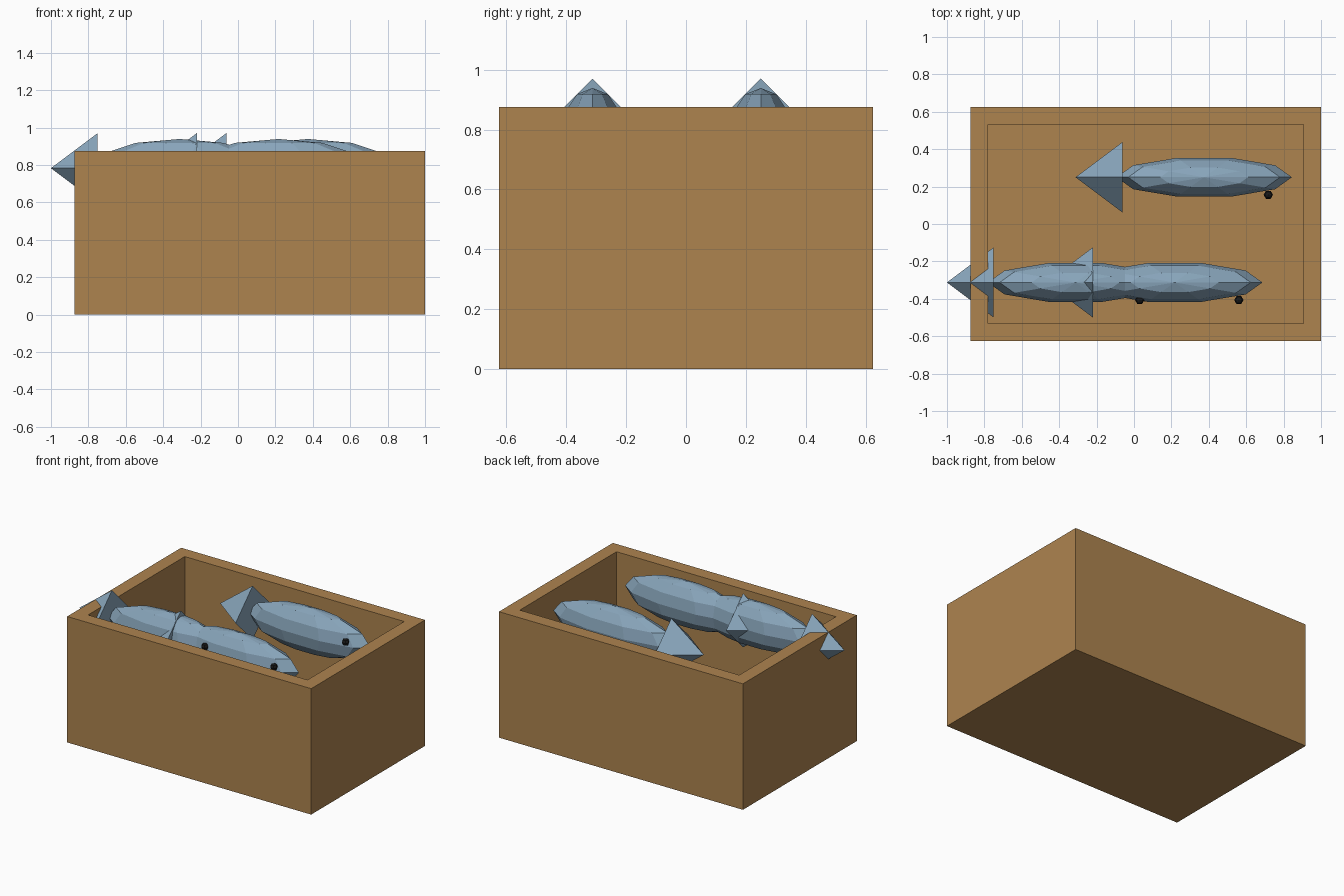
import bpy, bmesh
from math import radians
from mathutils import Matrix, Vector

if "Cube" in bpy.data.objects:
    bpy.data.objects.remove(bpy.data.objects["Cube"])


def material(name, rgb):
    m = bpy.data.materials.new(name)
    m.diffuse_color = (*rgb, 1)
    m.use_nodes = True
    m.node_tree.nodes["Principled BSDF"].inputs["Base Color"].default_value = m.diffuse_color
    return m


WOOD = material("wood", (0.42, 0.23, 0.078))
SCALES = material("fish_skin", (0.25, 0.38, 0.50))
DARK = material("eye_black", (0.01, 0.01, 0.01))


def finish(bm, name, mat, loc=(0, 0, 0)):
    bmesh.ops.recalc_face_normals(bm, faces=bm.faces)
    me = bpy.data.meshes.new(name)
    bm.to_mesh(me)
    bm.free()
    me.materials.append(mat)
    ob = bpy.data.objects.new(name, me)
    ob.location = loc
    bpy.context.collection.objects.link(ob)
    return ob


def ellipsoid(name, mat, loc, size, segments, rings):
    bm = bmesh.new()
    shape = Matrix.Diagonal((*size, 1)) @ Matrix.Rotation(radians(90), 4, 'Z')
    bmesh.ops.create_uvsphere(bm, u_segments=segments, v_segments=rings,
                              radius=1, matrix=shape)
    return finish(bm, name, mat, loc)


# Open crate: box with its top inset and pushed down
bm = bmesh.new()
bmesh.ops.create_cube(bm, size=1, matrix=Matrix.Translation((0.0625, 0, 0.4375))
                      @ Matrix.Diagonal((1.875, 1.25, 0.875, 1)))
bm.normal_update()
top = max(bm.faces, key=lambda f: f.calc_center_median().z)
bmesh.ops.inset_region(bm, faces=[top], thickness=0.094, use_even_offset=True)
floor = bmesh.ops.extrude_discrete_faces(bm, faces=[top])["faces"][0]
bmesh.ops.translate(bm, verts=floor.verts, vec=(0, 0, -0.781))
finish(bm, "crate", WOOD)


def fish(label, x, y, z=0.783):
    c = Vector((x, y, z))
    ellipsoid(f"fish_body_{label}", SCALES, c, (0.469, 0.109, 0.156), 10, 6)
    ellipsoid(f"fish_eye_{label}", DARK, c + Vector((0.343, -0.094, 0.042)),
              (0.025, 0.025, 0.025), 6, 4)
    # Four-sided tail, point backwards
    bm = bmesh.new()
    bmesh.ops.create_cone(bm, cap_ends=True, segments=4, radius1=0.1875,
                          radius2=0, depth=0.25,
                          matrix=Matrix.Rotation(radians(-90), 4, 'Y'))
    bmesh.ops.remove_doubles(bm, verts=bm.verts, dist=1e-4)
    finish(bm, f"fish_tail_{label}", SCALES, c - Vector((0.5625, 0, 0)))


for label, (x, y) in zip(("back", "front_right", "front_left"),
                         ((0.375, 0.25), (0.2175, -0.3125), (-0.3125, -0.3125))):
    fish(label, x, y)
